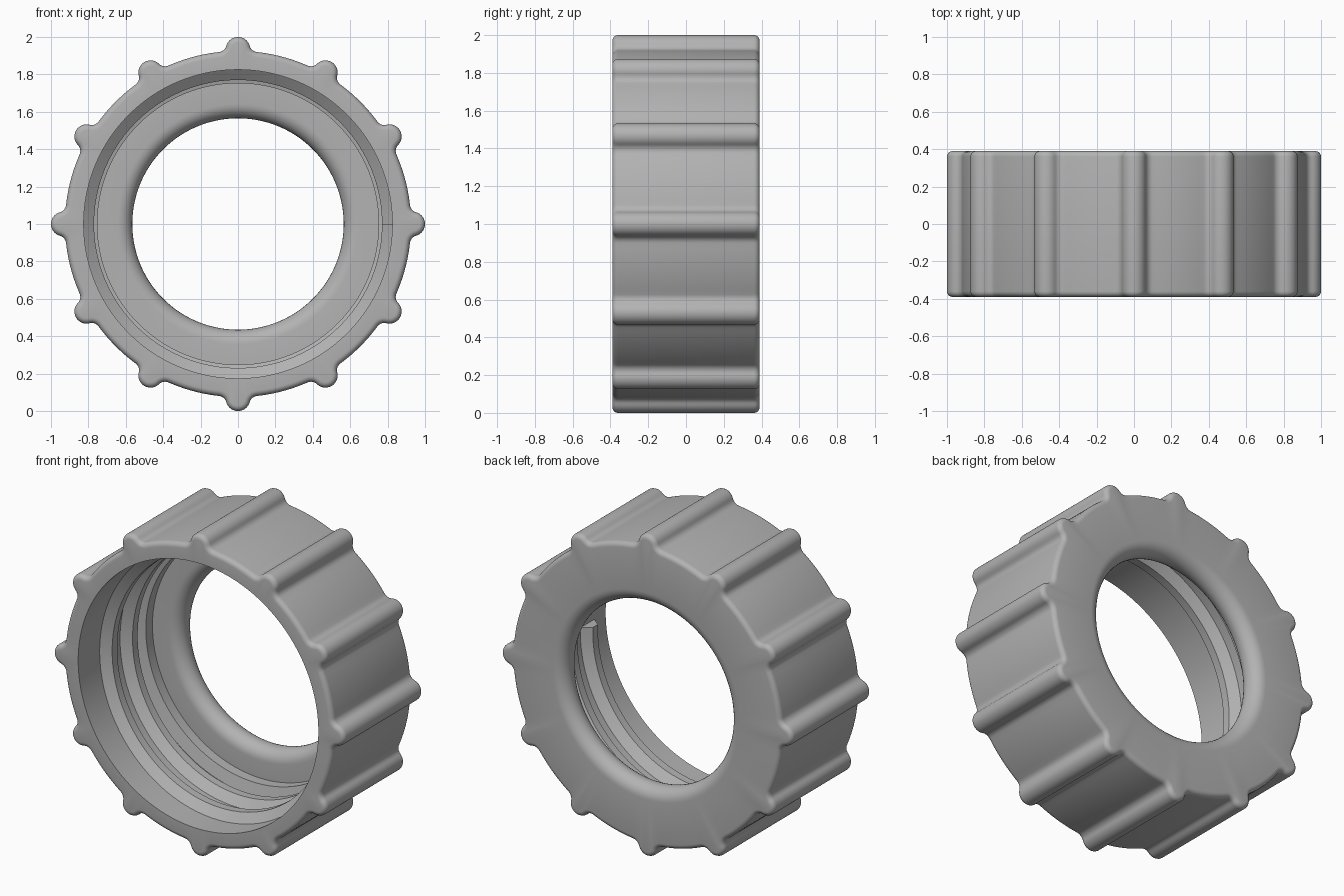
import bpy, bmesh
from math import sin, cos, pi, acos, atan2, tau

cube = bpy.data.objects.get("Cube")
if cube:
    bpy.data.objects.remove(cube, do_unlink=True)

HALF = 0.39                          # half depth along y
BODY, RIB_C, RIB_R, FILLET = 0.925, 0.935, 0.065, 0.045
RIBS, EDGE = 12, 0.03
MID_Z = 1.0

grey = bpy.data.materials.new("plain grey")
grey.use_nodes = True
color = (0.45, 0.45, 0.45, 1)
grey.diffuse_color = color
grey.node_tree.nodes["Principled BSDF"].inputs["Base Color"].default_value = color


def arc(center, radius, a0, a1, n):
    return [(center[0] + radius * cos(a0 + (a1 - a0) * i / n),
             center[1] + radius * sin(a0 + (a1 - a0) * i / n)) for i in range(n)]


def outline(inset):
    """Ribbed outline, inset along its normals; always the same point count."""
    to_f, reach = BODY + FILLET, RIB_R + FILLET
    ang = acos((to_f**2 + RIB_C**2 - reach**2) / (2 * to_f * RIB_C))
    fx, fy = to_f * cos(ang), to_f * sin(ang)
    touch = atan2(fy, fx - RIB_C)
    tip, fil = RIB_R - inset, FILLET + inset
    one = arc((RIB_C, 0), tip, -touch, touch, 16)
    one += arc((fx, fy), fil, touch + pi, ang + pi, 6) if touch + pi < ang + pi else \
        arc((fx, fy), fil, touch - pi, ang - pi, 6)
    one += arc((0, 0), BODY - inset, ang, tau / RIBS - ang, 10)
    mx, my = to_f * cos(tau / RIBS - ang), to_f * sin(tau / RIBS - ang)
    rib = tau / RIBS
    one += arc((mx, my), fil, rib - ang + pi, rib - touch + pi, 6)
    pts = []
    for k in range(RIBS):
        c, s = cos(k * rib), sin(k * rib)
        pts += [(x * c - y * s, x * s + y * c) for x, y in one]
    return pts


def finish(bm, name):
    bmesh.ops.recalc_face_normals(bm, faces=bm.faces)
    mesh = bpy.data.meshes.new(name)
    bm.to_mesh(mesh)
    bm.free()
    mesh.materials.append(grey)
    ob = bpy.data.objects.new(name, mesh)
    bpy.context.collection.objects.link(ob)
    bpy.ops.object.select_all(action='DESELECT')
    ob.select_set(True)
    bpy.context.view_layer.objects.active = ob
    bpy.ops.object.shade_smooth_by_angle(angle=pi / 6)
    return ob


def bridge(bm, rings, closed_ring=True, closed_loop=False):
    pairs = list(zip(rings, rings[1:])) + ([(rings[-1], rings[0])] if closed_loop else [])
    for a, b in pairs:
        n = len(a)
        for i in range(n if closed_ring else n - 1):
            j = (i + 1) % n
            bm.faces.new((a[i], a[j], b[j], b[i]))


# Ribbed shell: outside loops with rounded rims, then round bore loops
bm = bmesh.new()
STEPS = 5
loops = []
for side in (-1, 1):
    rim = []
    for i in range(STEPS + 1):
        t = pi / 2 * i / STEPS
        rim.append((outline(EDGE * (1 - sin(t))), side * (HALF - EDGE * (1 - cos(t)))))
    loops += rim if side < 0 else rim[::-1]

WALL = 0.235                         # inner face of the back wall
HOLE, LIP = 0.565, (HALF - WALL) / 2
lip_y = (HALF + WALL) / 2
bore = [(HOLE + LIP - LIP * sin(pi * i / 14), lip_y + LIP * cos(pi * i / 14))
        for i in range(15)]
bore += [(0.752, WALL), (0.752, 0.17), (0.825, 0.15), (0.825, -HALF)]
directions = [atan2(y, x) for x, y in loops[0][0]]
for r, y in bore:
    loops.append(([(r * cos(a), r * sin(a)) for a in directions], y))
rings = [[bm.verts.new((x, y, z + MID_Z)) for x, z in pts] for pts, y in loops]
bridge(bm, rings, closed_loop=True)
finish(bm, "ribbed_ring")

# Internal screw thread: trapezoid swept along a helix
bm = bmesh.new()
TURNS, SEG, PITCH, START = 2, 96, 0.2, -0.21
section = [(0.84, -0.08), (0.77, -0.025), (0.77, 0.025), (0.84, 0.08)]
rings = []
for i in range(TURNS * SEG + 1):
    a = -tau * i / SEG
    y = START + PITCH * i / SEG
    rings.append([bm.verts.new((r * cos(a), y + dy, r * sin(a) + MID_Z)) for r, dy in section])
bridge(bm, rings)
bm.faces.new(rings[0])
bm.faces.new(rings[-1])
finish(bm, "inner_thread")
